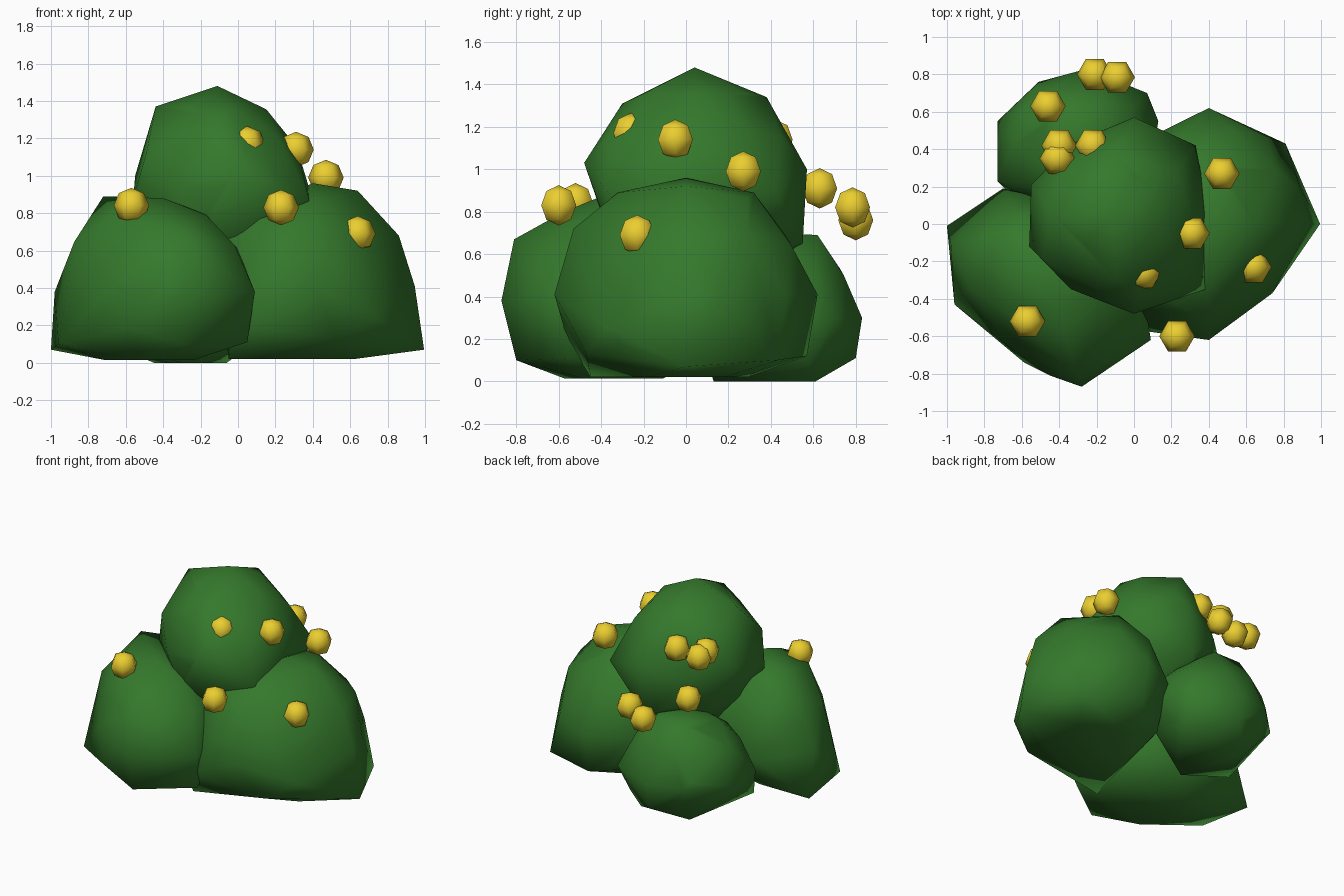
import bpy, bmesh
from math import radians
from mathutils import Matrix, Vector


def material(name, color):
    m = bpy.data.materials.new(name)
    m.diffuse_color = color
    return m


LEAF = material("leaf_green", (0.035, 0.19, 0.025, 1))
BERRY = material("berry_yellow", (0.83, 0.62, 0.03, 1))


def finish(bm, name, mat):
    bmesh.ops.recalc_face_normals(bm, faces=bm.faces)
    for f in bm.faces:
        f.smooth = True
    me = bpy.data.meshes.new(name)
    bm.to_mesh(me)
    bm.free()
    me.materials.append(mat)
    ob = bpy.data.objects.new(name, me)
    bpy.context.collection.objects.link(ob)
    return ob


def clump(name, center, radii, floor, bumps, dent=None):
    """Lumpy low-poly ball: squashed icosphere, flat underside, hull over bumps."""
    bm = bmesh.new()
    bmesh.ops.create_icosphere(bm, subdivisions=2, radius=1)
    for v in bm.verts:
        if dent and v.co.dot(Vector(dent).normalized()) > 0.7:
            v.co *= 0.8
        v.co = Vector([c + r * k for c, r, k in zip(center, radii, v.co)])
        v.co.z = max(v.co.z, floor)
    points = [v.co.copy() for v in bm.verts] + [Vector(b) for b in bumps]
    bm.free()
    bm = bmesh.new()
    for p in points:
        bm.verts.new(p)
    bmesh.ops.convex_hull(bm, input=bm.verts[:])
    loose = [v for v in bm.verts if not v.link_faces]
    bmesh.ops.delete(bm, geom=loose, context='VERTS')
    bmesh.ops.remove_doubles(bm, verts=bm.verts[:], dist=0.03)
    return finish(bm, name, LEAF)


# Foliage clumps
clump("right_clump", (0.40, 0, 0.41), (0.52, 0.58, 0.53), 0.02, [
    (0.995, 0, 0.07), (0.945, 0, 0.41), (0.86, 0, 0.68), (0.64, 0, 0.92),
    (0.40, 0, 0.96), (0.81, 0.43, 0.1), (0.70, 0.36, 0.62), (0.40, 0.62, 0.41),
    (0.40, -0.62, 0.41), (0.74, -0.37, 0.25), (0.40, 0.57, 0.12),
    (-0.03, -0.56, 0.2), (-0.05, -0.45, 0.02), (0.0, -0.30, 0.79),
    (-0.10, -0.32, 0.66), (0.40, 0.32, 0.89), (0.40, -0.32, 0.89),
    (0.40, -0.53, 0.72)], dent=(0.65, -0.65, 0.35))
clump("front_left_clump", (-0.45, -0.34, 0.40), (0.50, 0.47, 0.47), 0.015, [
    (-1, -0.01, 0.07), (-0.96, -0.43, 0.1), (-0.98, -0.1, 0.38),
    (-0.88, -0.1, 0.63), (-0.72, -0.1, 0.89), (-0.40, -0.38, 0.88),
    (-0.28, -0.87, 0.38), (-0.30, -0.80, 0.10), (-0.30, -0.81, 0.67),
    (0.09, -0.62, 0.38), (0.05, -0.55, 0.11), (-0.70, 0.19, 0.35),
    (-0.17, -0.4, 0.79), (-0.02, -0.5, 0.63), (-0.60, 0.02, 0.85),
    (-0.65, -0.66, 0.15)], dent=(-0.7, -0.7, 0.2))
clump("back_clump", (-0.30, 0.42, 0.34), (0.41, 0.38, 0.36), 0.0, [
    (-0.73, 0.55, 0.3), (-0.73, 0.23, 0.3), (-0.51, 0.76, 0.3),
    (-0.25, 0.83, 0.3), (0.07, 0.70, 0.3), (0.13, 0.55, 0.3),
    (-0.40, 0.62, 0.69), (-0.18, 0.62, 0.69), (-0.25, 0.80, 0.11),
    (-0.45, 0.60, 0), (-0.06, 0.61, 0), (-0.30, 0.13, 0),
    (-0.68, 0.18, 0.1), (0.05, 0.58, 0.08)])
clump("top_clump", (-0.08, 0.04, 0.93), (0.44, 0.48, 0.50), 0.3, [
    (-0.44, 0.05, 1.37), (-0.11, 0.04, 1.48), (0.15, 0.04, 1.33),
    (0.31, 0, 1.10), (0.38, -0.35, 0.87), (-0.55, 0.21, 1.0),
    (-0.56, -0.12, 0.88), (0, -0.48, 1.03), (0, 0.57, 1.0),
    (0.33, 0.42, 0.9), (0.40, 0.05, 0.87), (-0.05, 0.55, 0.65),
    (-0.10, -0.30, 1.31), (-0.10, 0.38, 1.34), (-0.49, -0.19, 1.12),
    (0.10, 0.20, 1.35)])

# Berries scattered over the foliage
BERRIES = [
    (-0.57, -0.52, 0.84), (0.23, -0.60, 0.83), (0.64, -0.23, 0.69),
    (0.31, -0.05, 1.14), (0.47, 0.27, 0.99), (0.05, -0.26, 1.17),
    (-0.46, 0.63, 0.91), (-0.21, 0.80, 0.76), (-0.09, 0.785, 0.82),
    (-0.40, 0.42, 1.12), (-0.41, 0.35, 1.14), (-0.22, 0.42, 1.14)]
for i, pos in enumerate(BERRIES, 1):
    bm = bmesh.new()
    turn = Matrix.Translation(pos) @ Matrix.Rotation(radians(30), 4, 'Z')
    bmesh.ops.create_uvsphere(bm, u_segments=6, v_segments=4, radius=0.095,
                              matrix=turn)
    finish(bm, f"berry_{i}", BERRY)
